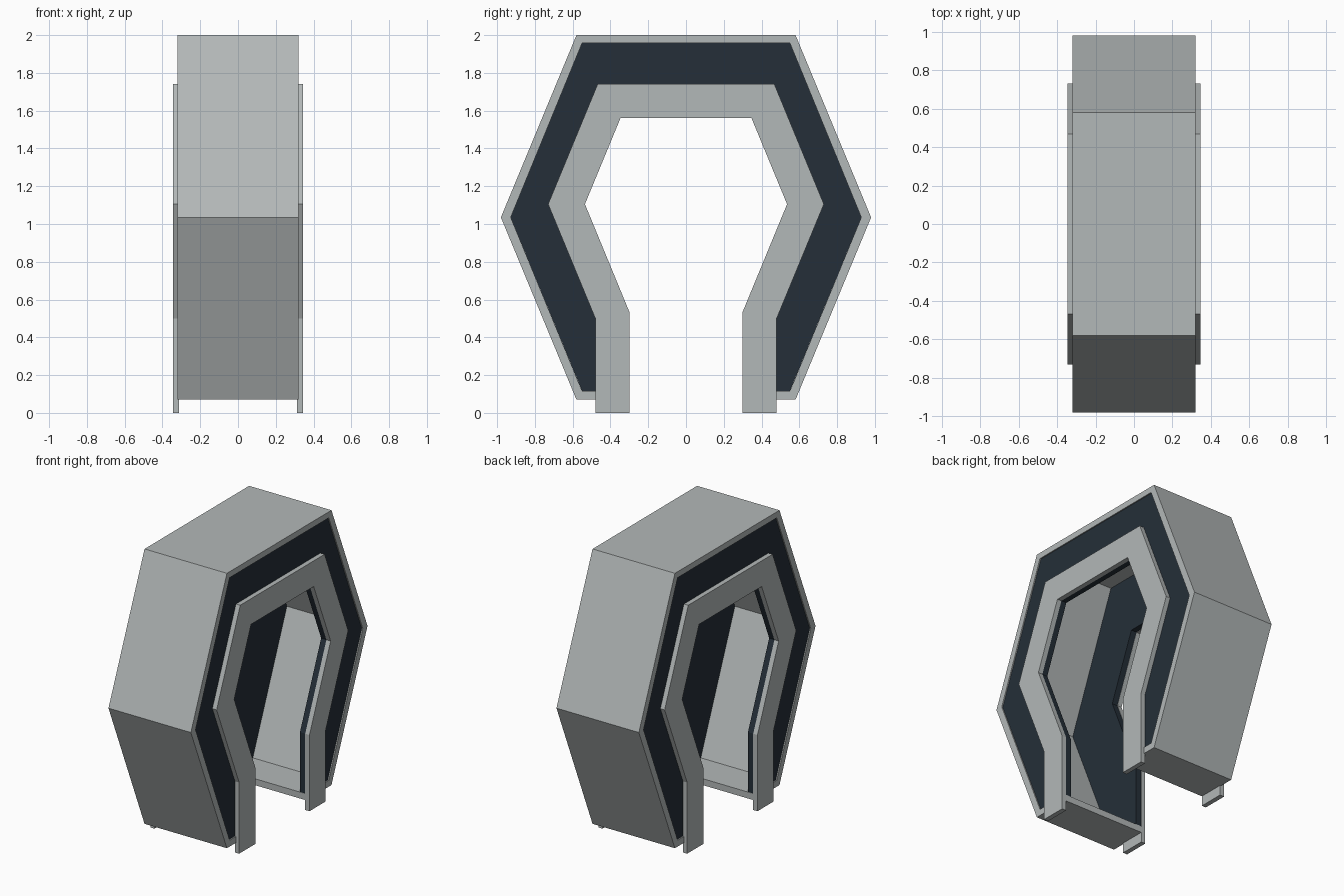
import bpy, bmesh

if "Cube" in bpy.data.objects:
    bpy.data.objects.remove(bpy.data.objects["Cube"])


def material(name, rgb):
    m = bpy.data.materials.new(name)
    m.diffuse_color = (*rgb, 1.0)
    m.use_nodes = True
    m.node_tree.nodes["Principled BSDF"].inputs["Base Color"].default_value = m.diffuse_color
    return m


GREY = material("light grey metal", (0.45, 0.48, 0.48))
DARK = material("dark blue panel", (0.018, 0.028, 0.040))


def arch(name, outer, inner, x0, x1, mat):
    """Solid open band between two half profiles (y, z), mirrored in y."""
    outer = outer + [(-y, z) for y, z in reversed(outer)]
    inner = inner + [(-y, z) for y, z in reversed(inner)]
    bm = bmesh.new()
    rings = [[bm.verts.new((x, *p)) for p in path]
             for path, x in ((outer, x0), (outer, x1), (inner, x1), (inner, x0))]
    n = len(outer)
    for a in range(4):
        b = (a + 1) % 4
        for i in range(n - 1):
            bm.faces.new((rings[a][i], rings[a][i + 1], rings[b][i + 1], rings[b][i]))
    for i in (0, n - 1):
        bm.faces.new([r[i] for r in rings])
    bmesh.ops.recalc_face_normals(bm, faces=bm.faces)
    me = bpy.data.meshes.new(name)
    bm.to_mesh(me)
    bm.free()
    me.materials.append(mat)
    ob = bpy.data.objects.new(name, me)
    bpy.context.collection.objects.link(ob)
    return ob


# Half profiles from the foot up to the top
shell_out = [(0.30, 0.07), (0.58, 0.07), (0.98, 1.035), (0.58, 2.0)]
shell_in = [(0.30, 0.115), (0.55, 0.115), (0.928, 1.035), (0.55, 1.958)]
trim_out = [(0.48, 0.0), (0.48, 0.50), (0.73, 1.105), (0.468, 1.74)]
trim_in = [(0.30, 0.0), (0.30, 0.535), (0.535, 1.105), (0.347, 1.56)]
panel_out = [(0.55, 0.115), (0.55, 0.115 + 0.001), (0.928, 1.035), (0.55, 1.958)]
panel_in = [(0.302, 0.115), (0.302, 0.535), (0.537, 1.105), (0.348, 1.562)]

# Hollow hexagonal shell, open at the bottom
arch("outer_shell", shell_out, shell_in, -0.32, 0.32, GREY)

# Recessed dark panels and raised doorway trims on both sides
for side, s in (("right", 1), ("left", -1)):
    arch(side + "_panel", panel_out, panel_in, s * 0.27, s * 0.312, DARK)
    arch(side + "_trim", trim_out, trim_in, s * 0.312, s * 0.345, GREY)
